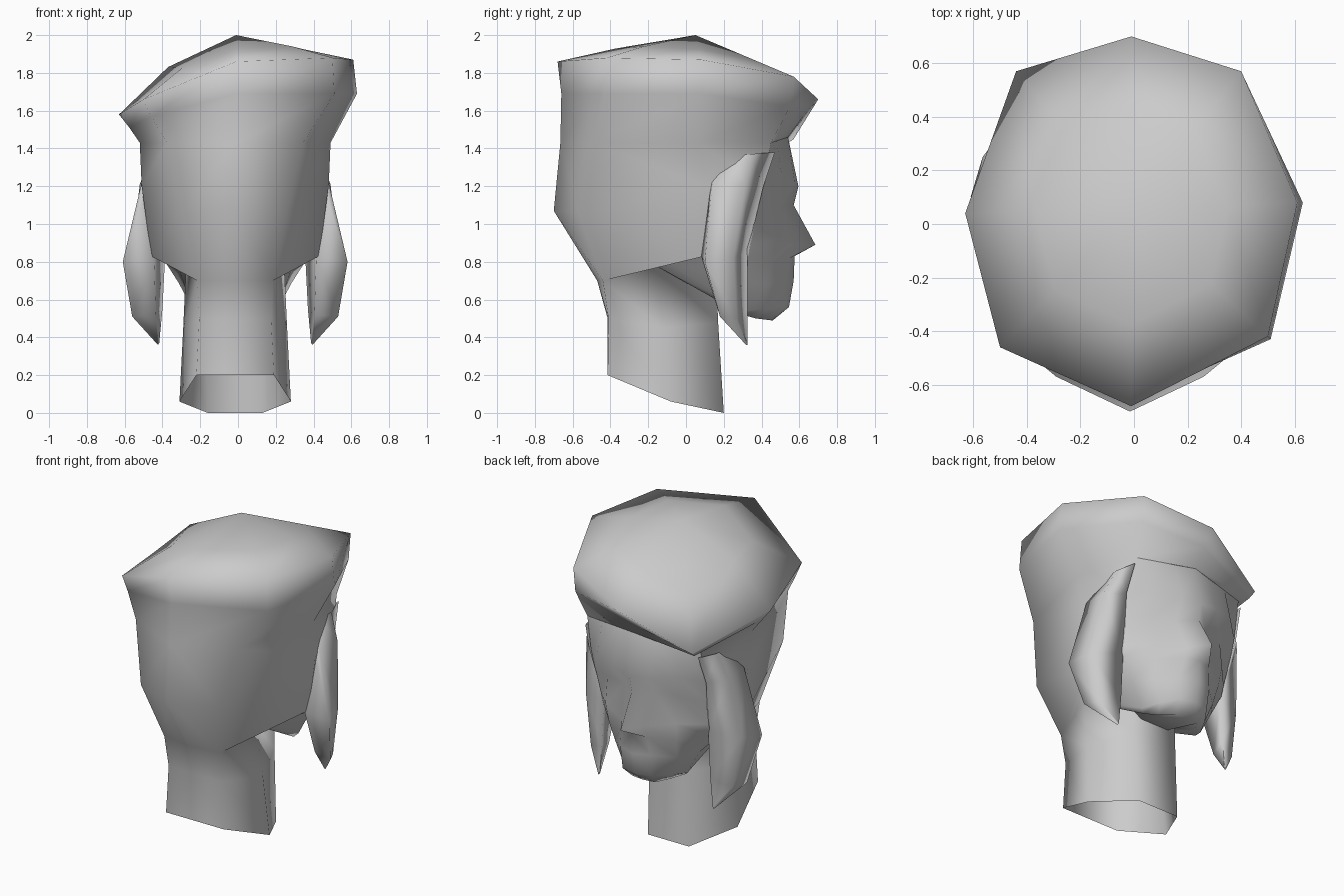
import bpy, bmesh
from mathutils import Vector

CX = -0.015  # symmetry plane of the head


def loft(bm, rows, closed=False):
    """Loft rows of (half) points, mirrored in x."""
    for s in (1, -1):
        vs = [[bm.verts.new((CX + s * x, y, z)) for x, y, z in row] for row in rows]
        n = len(rows[0])
        for a, b in zip(vs, vs[1:]):
            for i in range(n if closed else n - 1):
                j = (i + 1) % n
                bm.faces.new((a[i], a[j], b[j], b[i]))


def finish(name, bm, core=None):
    """Weld, orient outward, smooth and link."""
    bmesh.ops.remove_doubles(bm, verts=bm.verts, dist=0.001)
    bmesh.ops.recalc_face_normals(bm, faces=bm.faces)
    bm.normal_update()
    if core and sum((f.calc_center_median() - Vector(core)).dot(f.normal) * f.calc_area()
                    for f in bm.faces) < 0:
        bmesh.ops.reverse_faces(bm, faces=bm.faces)
    me = bpy.data.meshes.new(name)
    bm.to_mesh(me)
    bm.free()
    for p in me.polygons:
        p.use_smooth = True
    bpy.context.collection.objects.link(bpy.data.objects.new(name, me))


def both(half):
    """Half row (back to front) -> full ring, starting at the front."""
    right = [(CX + x, y, z) for x, y, z in half]
    left = [(CX - x, y, z) for x, y, z in half]
    return right[::-1] + left[1:-1]


# lopsided octagonal hair cap: peak, dome ring, rim, band, skull line
skull_line = [(0, -.665, 1.43), (.36, -.50, 1.43), (.505, .07, 1.43), (.40, .45, 1.43)]
rim = [(-.01, .70, 1.66), (.4, .57, 1.78), (.61, .08, 1.87), (.5, -.42, 1.88),
       (-.01, -.68, 1.86), (-.5, -.46, 1.66), (-.63, .04, 1.58), (-.44, .57, 1.45)]
band = [(-.01, .62, 1.57), (.4, .55, 1.62), (.63, .08, 1.69), (.51, -.43, 1.69),
        (-.01, -.66, 1.69), (-.46, -.46, 1.57), (-.575, .04, 1.51), (-.43, .53, 1.42)]
peak = Vector((-.01, .05, 2.0))
bulge = [0, 0, 0, .01, .01, .025, .075, .03]
dome = [tuple(peak.lerp(Vector(p), 0.58) + Vector((0, 0, b))) for p, b in zip(rim, bulge)]
bm = bmesh.new()
vs = [[bm.verts.new(p) for p in r] for r in (dome, rim, band, both(skull_line + [(0, .54, 1.46)]))]
top = bm.verts.new(peak)
for i in range(8):
    j = (i + 1) % 8
    bm.faces.new((top, vs[0][i], vs[0][j]))
    for a, b in zip(vs, vs[1:]):
        bm.faces.new((a[i], b[i], b[j], a[j]))

# skull down to the nape
loft(bm, [
    skull_line,
    [(0, -.70, 1.07), (.275, -.57, 1.06), (.495, .10, 1.20), (.41, .40, 1.20)],
    [(0, -.47, .70), (.20, -.44, .70), (.445, .10, .83), (.37, .33, .83)],
])
loft(bm, [[(.20, -.44, .70), (.20, -.44, .70001)], [(.445, .10, .83), (.26, -.16, .78)]])

# open six-sided neck
loft(bm, [
    [(0, -.47, .70), (.20, -.44, .70), (.26, -.16, .78), (.16, .16, .74), (0, .16, .74)],
    [(0, -.415, .50), (.19, -.41, .50), (.275, -.12, .45), (.155, .17, .48), (0, .17, .48)],
    [(0, -.415, .20), (.205, -.415, .20), (.295, -.08, .06), (.145, .20, 0), (0, .20, 0)],
])
finish("hair_and_neck", bm, (0, 0, 1))

# face with brow, nose, lips and chin, then the underside of the jaw
bm = bmesh.new()
loft(bm, [
    [(0, .54, 1.46), (.13, .51, 1.45), (.27, .48, 1.44), (.40, .45, 1.43)],
    [(0, .595, 1.20), (.13, .575, 1.22), (.29, .51, 1.24), (.41, .40, 1.20)],
    [(0, .57, 1.10), (.11, .495, 1.09), (.25, .46, 1.09), (.40, .37, 1.06)],
    [(0, .685, .89), (.08, .56, .89), (.25, .48, .92), (.38, .34, .90)],
    [(0, .575, .83), (.09, .55, .82), (.24, .46, .80), (.37, .33, .83)],
    [(0, .57, .70), (.11, .53, .70), (.22, .43, .68), (.30, .32, .69)],
    [(0, .545, .56), (.10, .52, .56), (.17, .42, .55), (.22, .32, .54)],
    [(0, .46, .49), (.08, .45, .49), (.14, .37, .50), (.20, .30, .52)],
    [(0, .165, .58), (.10, .165, .58), (.16, .16, .62), (.26, -.16, .78)],
])
# jaw underside reaching back to the skull
loft(bm, [
    [(.37, .33, .83), (.30, .32, .69), (.22, .32, .54), (.20, .30, .52)],
    [(.445, .10, .83), (.38, .02, .815), (.31, -.09, .795), (.26, -.16, .78)],
])
finish("face_and_jaw", bm, (0, .1, .95))

# pointed hair locks growing out of the temples over the ears
bm = bmesh.new()
loft(bm, [
    [(.40, .24, 1.36), (.43, .25, 1.36), (.44, .34, 1.37), (.40, .47, 1.38)],
    [(.46, .13, 1.22), (.495, .14, 1.22), (.505, .31, 1.21), (.415, .41, 1.20)],
    [(.43, .08, .83), (.595, .10, .80), (.55, .25, .82), (.37, .325, .85)],
    [(.42, .20, .52), (.545, .18, .51), (.50, .27, .50), (.385, .325, .55)],
    [(.402, .318, .37), (.409, .318, .36), (.409, .325, .36), (.402, .325, .37)],
], closed=True)
finish("side_locks", bm)
